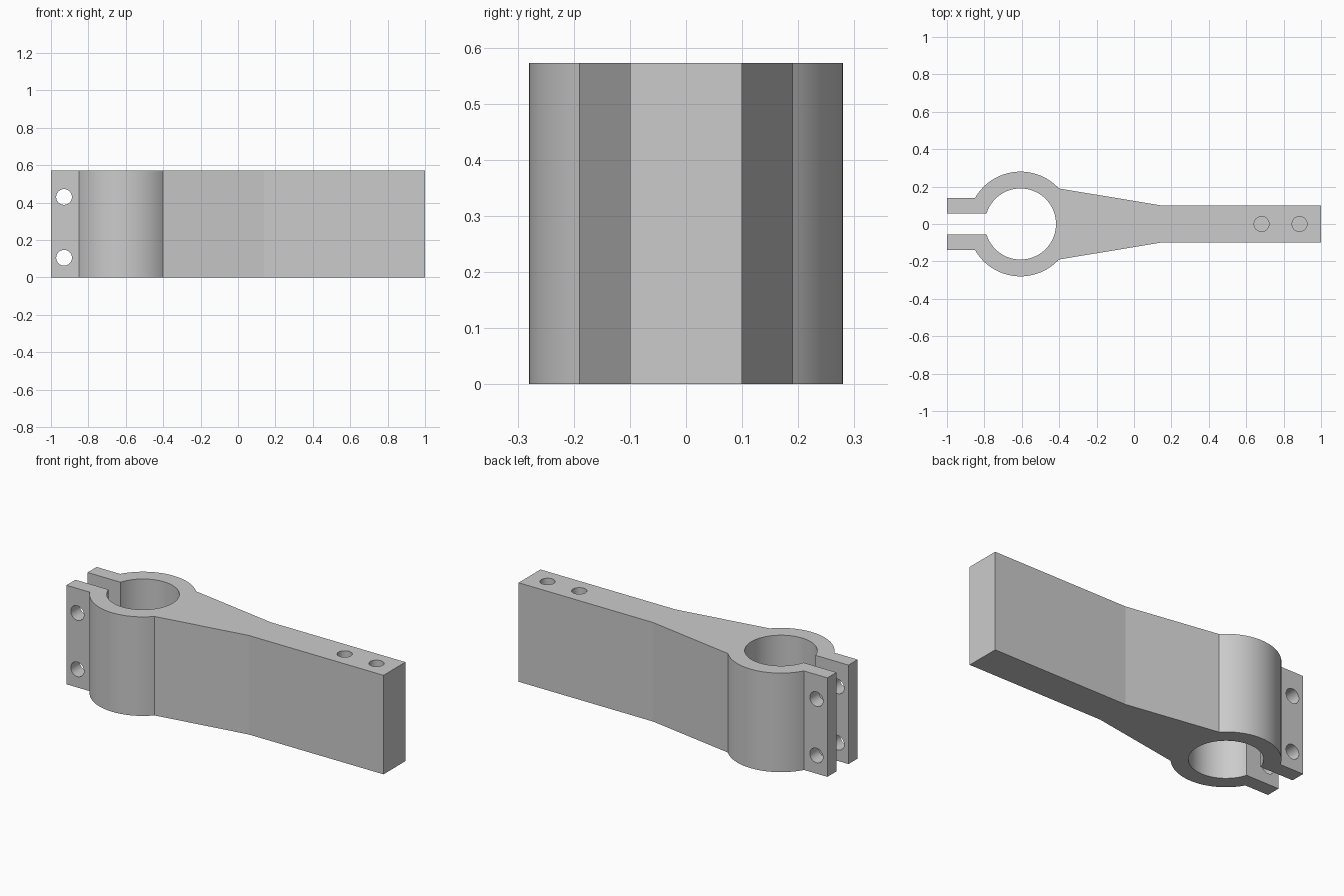
import bpy, bmesh, math
from mathutils import Matrix

if "Cube" in bpy.data.objects:
    bpy.data.objects.remove(bpy.data.objects["Cube"])

HEIGHT = 0.572
CX, R_OUT, R_IN = -0.607, 0.28, 0.19      # clamp ring
SLOT, TAB, NECK, ARM = 0.055, 0.138, 0.19, 0.10  # half widths

grey = bpy.data.materials.new("plain grey")
grey.diffuse_color = (0.6, 0.6, 0.6, 1)
grey.use_nodes = True
grey.node_tree.nodes["Principled BSDF"].inputs["Base Color"].default_value = grey.diffuse_color


def arc(radius, a0, a1, n):
    return [(CX + radius * math.cos(a0 + (a1 - a0) * i / n),
             radius * math.sin(a0 + (a1 - a0) * i / n)) for i in range(n + 1)]


def drill(target, location, radius, depth, axis):
    """Cut a round hole centred on location."""
    bpy.ops.mesh.primitive_cylinder_add(vertices=64, radius=radius, depth=depth, location=location)
    cutter = bpy.context.object
    cutter.name = "hole_cutter"
    cutter.hide_render = True
    if axis == 'Y':
        cutter.data.transform(Matrix.Rotation(math.pi / 2, 4, 'X'))
    cutter.data.materials.append(grey)
    mod = target.modifiers.new("hole", 'BOOLEAN')
    mod.operation, mod.solver, mod.object = 'DIFFERENCE', 'EXACT', cutter
    bpy.context.view_layer.objects.active = target
    bpy.ops.object.modifier_apply(modifier=mod.name)
    bpy.data.objects.remove(cutter)


# Half outline: bore, tab, outer ring, tapered arm; mirrored in y
half = arc(R_IN, 0, math.pi - math.asin(SLOT / R_IN), 48)
half += [(-1, SLOT), (-1, TAB)]
half += arc(R_OUT, math.pi - math.asin(TAB / R_OUT), math.asin(NECK / R_OUT), 36)
half += [(0.14, ARM), (1, ARM)]
outline = half + [(x, -y) for x, y in reversed(half[1:])]

# Extrude the outline into the clamp arm
bm = bmesh.new()
face = bm.faces.new([bm.verts.new((x, y, 0)) for x, y in outline])
top = bmesh.ops.extrude_face_region(bm, geom=[face])
bmesh.ops.translate(bm, vec=(0, 0, HEIGHT),
                    verts=[v for v in top["geom"] if isinstance(v, bmesh.types.BMVert)])
bmesh.ops.recalc_face_normals(bm, faces=bm.faces)
mesh = bpy.data.meshes.new("clamp_arm")
bm.to_mesh(mesh)
bm.free()
mesh.materials.append(grey)
clamp = bpy.data.objects.new("clamp_arm", mesh)
bpy.context.collection.objects.link(clamp)

# Bolt holes through both tabs
for z in (0.105, 0.43):
    drill(clamp, (-0.93, 0, z), 0.042, 0.6, 'Y')

# Blind holes in the top of the arm
for x in (0.682, 0.885):
    drill(clamp, (x, 0, HEIGHT), 0.04, 0.6, 'Z')

# Smooth round walls, keep the arm bends crisp
bpy.ops.object.select_all(action='DESELECT')
clamp.select_set(True)
bpy.context.view_layer.objects.active = clamp
bpy.ops.object.shade_smooth_by_angle(angle=math.radians(8))
